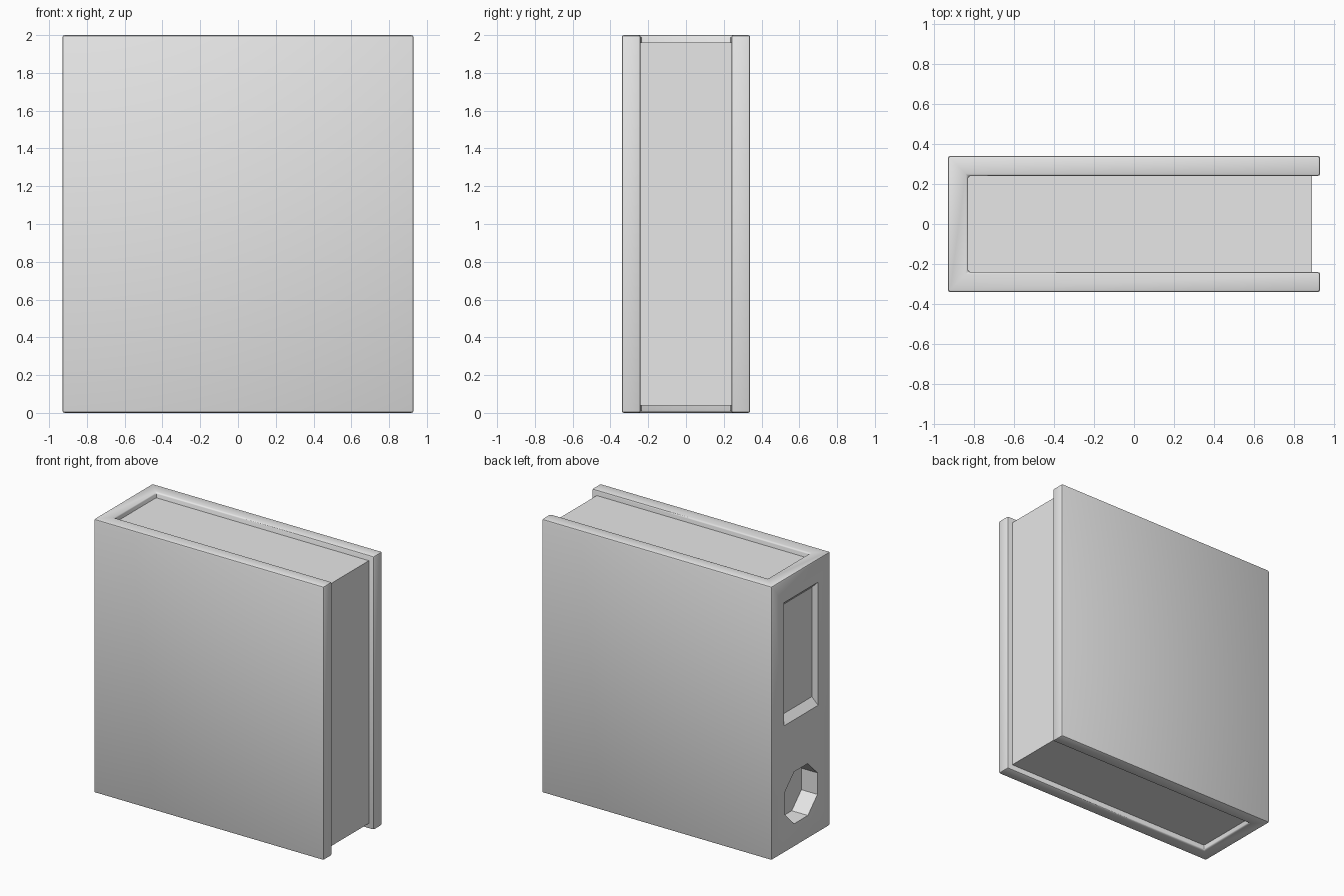
import bpy, bmesh, math
from mathutils import Vector

if "Cube" in bpy.data.objects:
    bpy.data.objects.remove(bpy.data.objects["Cube"])

grey = bpy.data.materials.new("light grey")
grey.diffuse_color = (0.8, 0.8, 0.8, 1)
grey.use_nodes = True
grey.node_tree.nodes["Principled BSDF"].inputs["Base Color"].default_value = grey.diffuse_color


def prism(name, bottom, top):
    """Closed solid between two matching outlines."""
    bm = bmesh.new()
    a = [bm.verts.new(p) for p in bottom]
    b = [bm.verts.new(p) for p in top]
    n = len(a)
    bm.faces.new(a[::-1])
    bm.faces.new(b)
    for i in range(n):
        j = (i + 1) % n
        bm.faces.new((a[i], a[j], b[j], b[i]))
    bmesh.ops.recalc_face_normals(bm, faces=bm.faces)
    mesh = bpy.data.meshes.new(name)
    bm.to_mesh(mesh)
    bm.free()
    mesh.materials.append(grey)
    obj = bpy.data.objects.new(name, mesh)
    bpy.context.collection.objects.link(obj)
    return obj


def upright(name, outline, z0, z1):
    return prism(name, [(x, y, z0) for x, y in outline],
                 [(x, y, z1) for x, y in outline])


def apply(obj, kind, **settings):
    bpy.context.view_layer.objects.active = obj
    mod = obj.modifiers.new(kind, kind)
    for key, value in settings.items():
        setattr(mod, key, value)
    bpy.ops.object.modifier_apply(modifier=mod.name)


def cut(obj, cutter):
    apply(obj, 'BOOLEAN', operation='DIFFERENCE', solver='EXACT', object=cutter)


# Folded cover: spine on the left, two boards running to the right
X, Y, T = 0.93, 0.34, 0.10
cover = upright("cover", [(-X, -Y), (X, -Y), (X, -Y + T), (-X + T, -Y + T),
                          (-X + T, Y - T), (X, Y - T), (X, Y), (-X, Y)], 0, 2)
apply(cover, 'BEVEL', width=0.012, segments=2, limit_method='ANGLE')

# Block of contents, set back from the cover edges
contents = upright("contents", [(-0.835, -0.242), (0.89, -0.242),
                                (0.89, 0.242), (-0.835, 0.242)], 0.04, 1.96)

# Label recess in the spine, with sloped top and bottom
def label_outline(x, z0, z1):
    return [(x, -0.197, z0), (x, 0.197, z0), (x, 0.197, z1), (x, -0.197, z1)]

label_cutter = prism("label_cutter", label_outline(-X - 0.02, 0.91, 1.85),
                     label_outline(-X + 0.05, 0.98, 1.78))

# Octagonal finger hole low on the spine
R = 0.19 / math.cos(math.pi / 8)
def octagon(x):
    angles = [math.pi / 8 + i * math.pi / 4 for i in range(8)]
    return [(x, R * math.cos(a), 0.36 + R * math.sin(a)) for a in angles]

hole_cutter = prism("hole_cutter", octagon(-X - 0.05), octagon(-X + 0.13))

cut(cover, label_cutter)
cut(cover, hole_cutter)
cut(contents, hole_cutter)
for helper in (label_cutter, hole_cutter):
    bpy.data.objects.remove(helper)

# Smooth the rounded edges only
for obj in (cover, contents):
    bpy.ops.object.select_all(action='DESELECT')
    obj.select_set(True)
    bpy.context.view_layer.objects.active = obj
    bpy.ops.object.shade_smooth_by_angle(angle=math.radians(35))
